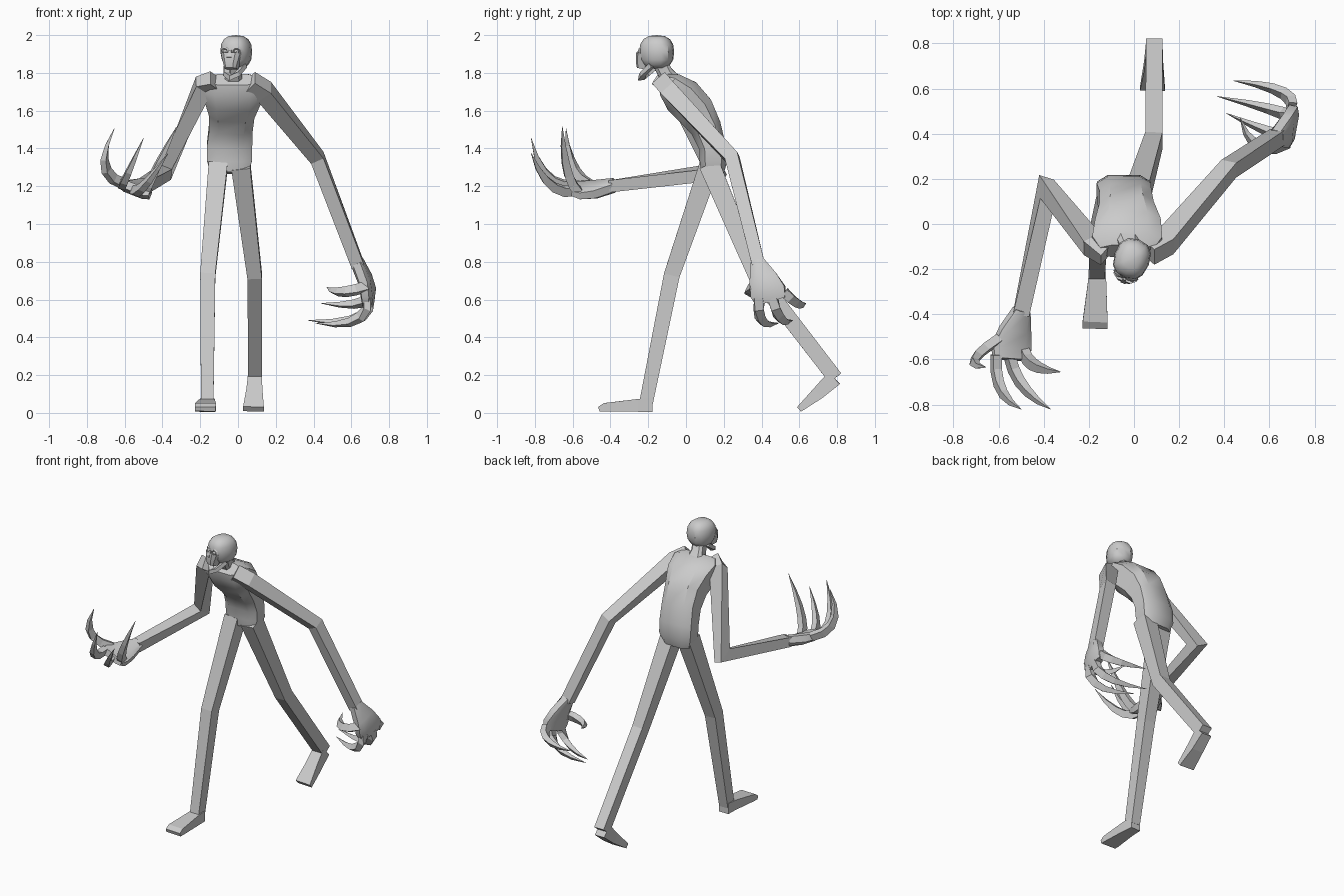
import bpy, bmesh, math
from mathutils import Vector, Matrix

if "Cube" in bpy.data.objects:
    bpy.data.objects.remove(bpy.data.objects["Cube"])


def finish(name, bm, angle=None):
    bmesh.ops.recalc_face_normals(bm, faces=bm.faces)
    me = bpy.data.meshes.new(name)
    bm.to_mesh(me)
    bm.free()
    ob = bpy.data.objects.new(name, me)
    bpy.context.collection.objects.link(ob)
    if angle:
        bpy.ops.object.select_all(action='DESELECT')
        bpy.context.view_layer.objects.active = ob
        ob.select_set(True)
        bpy.ops.object.shade_smooth_by_angle(angle=math.radians(angle))
    return ob


def loft(name, path, ref=(1, 0, 0), section=None, angle=None):
    """Loft along path of (x, y, z, half width, half depth); width runs along ref."""
    section = section or [(-1, -1), (1, -1), (1, 1), (-1, 1)]
    bm = bmesh.new()
    pts = [Vector(p[:3]) for p in path]
    rings = []
    for i, p in enumerate(path):
        d1 = (pts[max(i, 1)] - pts[max(i, 1) - 1]).normalized()
        j = min(i, len(pts) - 2)
        d2 = (pts[j + 1] - pts[j]).normalized()
        t = (d1 + d2).normalized()
        r = Vector(ref)
        u = (r - t * r.dot(t)).normalized()
        w = t.cross(u)
        m = d2 - d1
        stretch = 1 / max(t.dot(d1), 0.6) - 1
        ring = []
        for a, b in section:
            o = u * a * p[3] + w * b * p[4]
            if m.length > 1e-4:
                n = m.normalized()
                o += n * o.dot(n) * stretch        # mitre the bend
            ring.append(bm.verts.new(pts[i] + o))
        rings.append(ring)
    n = len(section)
    for r0, r1 in zip(rings, rings[1:]):
        for k in range(n):
            bm.faces.new((r0[k], r0[(k + 1) % n], r1[(k + 1) % n], r1[k]))
    bm.faces.new(rings[0])
    bm.faces.new(rings[-1])
    return finish(name, bm, angle)


def claw(name, a, b, c, r=0.024, ref=(0.3, 0.5, 1)):
    """Curved finger from a, bending through b, to a point at c."""
    a, b, c = Vector(a), Vector(b), Vector(c)
    ctrl = 2 * b - (a + c) / 2
    path = []
    for i in range(6):
        t = i / 5
        p = a * (1 - t) ** 2 + ctrl * 2 * t * (1 - t) + c * t * t
        s = r * (1.0, 1.0, 0.95, 0.8, 0.5, 0.04)[i]
        path.append((*p, s, s * 0.8))
    loft(name, path, ref)


soft_box = [(-1, -.6), (-.6, -1), (.6, -1), (1, -.6), (1, .6), (.6, 1), (-.6, 1), (-1, .6)]

# Torso, hunched forward
loft("torso", [(-.045, .14, 1.27, .10, .06), (-.045, .145, 1.33, .118, .072),
               (-.045, .14, 1.41, .12, .07), (-.038, .105, 1.51, .115, .082),
               (-.033, .05, 1.60, .12, .10), (-.027, -.02, 1.675, .145, .105),
               (-.03, -.085, 1.735, .155, .075), (-.03, -.12, 1.765, .12, .04)],
     section=soft_box, angle=35)
loft("neck", [(-.03, -.06, 1.74, .06, .05), (-.02, -.11, 1.80, .04, .04),
              (-.01, -.14, 1.86, .04, .04)], section=soft_box, angle=35)

# Legs and feet in mid stride
loft("right_leg", [(-.105, .125, 1.31, .05, .055), (-.16, -.075, .73, .04, .042),
                   (-.163, -.212, .05, .033, .036)])
loft("right_foot", [(-.163, -.178, .04, .036, .036), (-.163, -.25, .04, .04, .034),
                    (-.172, -.43, .03, .055, .022), (-.173, -.46, .02, .055, .012)])
loft("left_leg", [(.015, .125, 1.31, .05, .055), (.088, .37, .73, .038, .042),
                  (.09, .79, .185, .036, .04)])
loft("left_foot", [(.09, .785, .185, .036, .044), (.087, .70, .105, .042, .034),
                   (.082, .60, .02, .055, .016)])

# Arms: left hangs back, right reaches forward
loft("left_arm", [(.06, -.12, 1.745, .05, .045), (.14, -.08, 1.70, .045, .045),
                  (.42, .245, 1.35, .036, .036), (.635, .385, .78, .034, .034)])
loft("right_arm", [(-.12, -.13, 1.755, .045, .04), (-.185, -.09, 1.73, .045, .04),
                   (-.385, .155, 1.275, .036, .036), (-.50, -.40, 1.20, .036, .032)])

# Palms
loft("left_palm", [(.63, .38, .80, .036, .034), (.672, .41, .71, .075, .034),
                   (.69, .435, .64, .095, .032), (.69, .45, .59, .08, .024)],
     ref=(0.2, 1, 0), section=soft_box, angle=35)
loft("right_palm", [(-.497, -.38, 1.205, .036, .034), (-.525, -.47, 1.185, .07, .036),
                    (-.545, -.55, 1.18, .09, .03), (-.545, -.60, 1.19, .08, .022)],
     ref=(1, 0, -.4), section=soft_box, angle=35)

# Clawed fingers
for nm, a, b, c in [
    ("left_thumb", (.68, .36, .67), (.55, .345, .64), (.47, .47, .665)),
    ("left_index", (.69, .39, .61), (.62, .40, .49), (.41, .49, .475)),
    ("left_middle", (.70, .46, .61), (.63, .50, .50), (.37, .565, .49)),
    ("left_outer", (.70, .52, .64), (.64, .59, .58), (.44, .635, .58)),
    ("right_thumb", (-.60, -.51, 1.21), (-.705, -.60, 1.31), (-.655, -.635, 1.505)),
    ("right_index", (-.61, -.58, 1.21), (-.59, -.73, 1.25), (-.50, -.82, 1.455)),
    ("right_middle", (-.55, -.59, 1.175), (-.49, -.72, 1.21), (-.37, -.82, 1.375)),
    ("right_outer", (-.485, -.57, 1.17), (-.435, -.63, 1.29), (-.325, -.655, 1.515)),
]:
    claw(nm + "_finger", a, b, c)

# Head: boxy skull turned to its right
turn = Matrix.Translation((-.01, -.155, 1.91)) @ Matrix.Rotation(math.radians(-20), 4, 'Z')
bm = bmesh.new()
bmesh.ops.create_uvsphere(bm, u_segments=12, v_segments=8, radius=1)
for v in bm.verts:
    q = Vector([math.copysign(abs(k) ** 0.8, k) for k in v.co])
    s = 1 - 0.18 * max(0, -q.y) * max(0, -q.z + .3)      # narrower towards the face
    v.co = turn @ Vector((q.x * .08 * s, q.y * .092, q.z * .09))
finish("skull", bm, 35)


def h(x, y, z, *size):
    return (*(turn @ Vector((x, y, z))), *size)


face_dir = turn.to_3x3() @ Vector((1, 0, 0))
loft("upper_jaw", [h(0, -.06, -.01, .055, .045), h(0, -.07, -.06, .04, .04),
                   h(0, -.075, -.088, .032, .03)], face_dir, soft_box, 35)
loft("lower_jaw", [h(-.05, -.01, -.07, .012, .014), h(-.032, -.065, -.115, .012, .014),
                   h(0, -.085, -.135, .012, .016), h(.032, -.065, -.115, .012, .014),
                   h(.05, -.01, -.07, .012, .014)], (0, 0, 1))
loft("nose", [h(0, -.092, .01, .006, .006), h(0, -.105, -.03, .012, .01)], face_dir)

# Eye rims with eyeballs
for side, nm in ((-1, "right"), (1, "left")):
    spot = turn @ Vector((side * .032, -.082, .0))
    bpy.ops.mesh.primitive_torus_add(major_segments=10, minor_segments=4, major_radius=.021,
                                     minor_radius=.007, location=spot,
                                     rotation=(math.radians(90), 0, math.radians(-20 + side * 18)))
    bpy.context.object.name = nm + "_eye_rim"
    bpy.ops.mesh.primitive_uv_sphere_add(segments=8, ring_count=6, radius=.014, location=spot)
    bpy.context.object.name = nm + "_eye"
